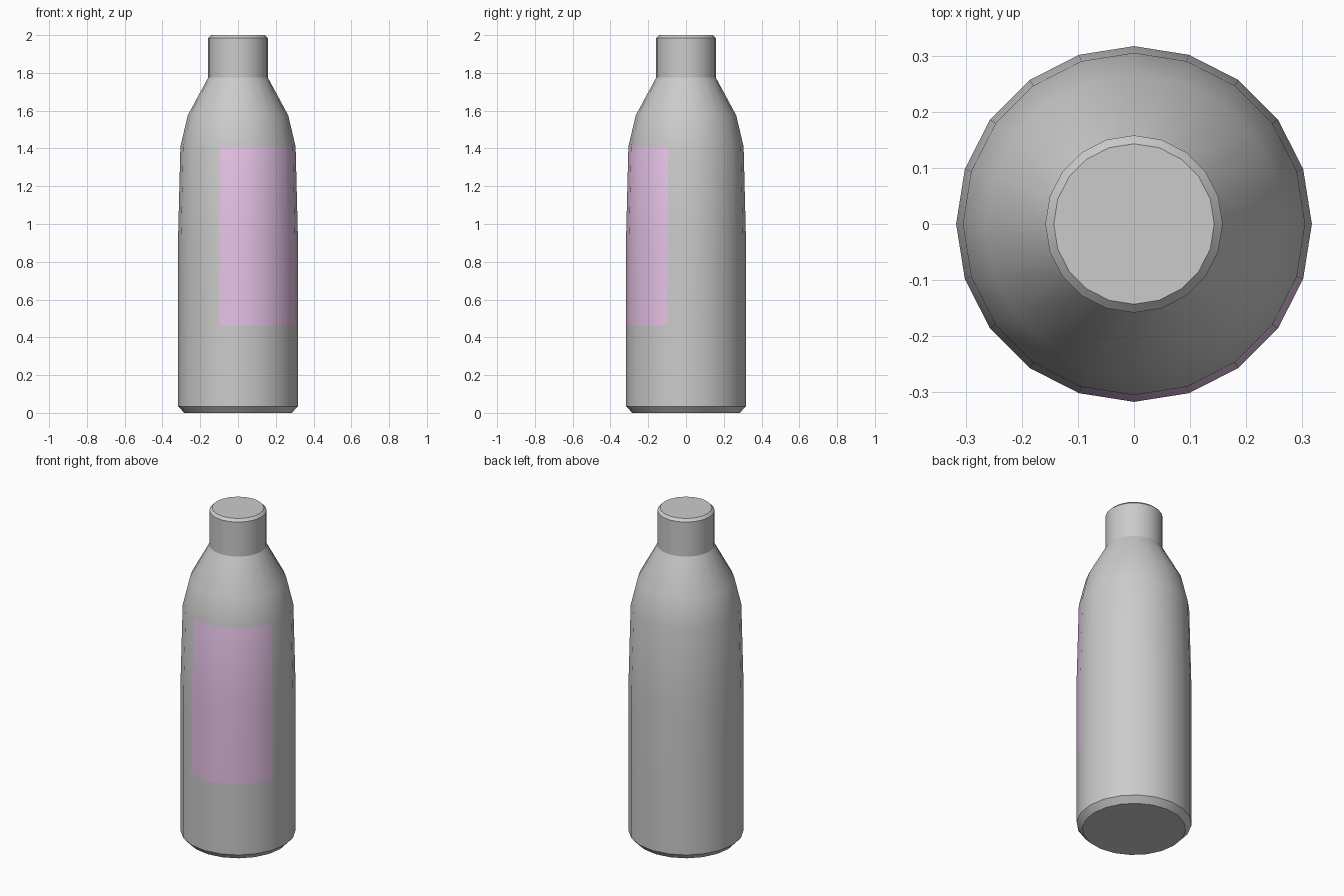
import bpy, bmesh, math

if "Cube" in bpy.data.objects:
    bpy.data.objects.remove(bpy.data.objects["Cube"])

SIDES = 20
# Bottle profile: (radius, height) from base to cap
PROFILE = [(0.285, 0), (0.317, 0.035), (0.317, 0.463), (0.317, 0.937), (0.305, 1.41),
           (0.266, 1.575), (0.158, 1.775), (0.158, 1.985), (0.143, 2.0)]

# Revolve the profile into rings
bm = bmesh.new()
rings = []
for r, z in PROFILE:
    angles = [2 * math.pi * i / SIDES for i in range(SIDES)]
    rings.append([bm.verts.new((r * math.cos(a), r * math.sin(a), z)) for a in angles])

# Side walls; five columns of the middle bands carry the label
for k, (lo, hi) in enumerate(zip(rings, rings[1:])):
    for i in range(SIDES):
        j = (i + 1) % SIDES
        face = bm.faces.new((lo[i], lo[j], hi[j], hi[i]))
        if k in (2, 3) and 14 <= i <= 18:
            face.material_index = 1

# Base and cap top
bm.faces.new(rings[0][::-1])
bm.faces.new(rings[-1])

mesh = bpy.data.meshes.new("bottle")
bm.to_mesh(mesh)
bm.free()
bottle = bpy.data.objects.new("bottle", mesh)
bpy.context.collection.objects.link(bottle)

# Grey body and purple label
for name, color in (("body_grey", (0.8, 0.8, 0.8, 1)), ("label_purple", (0.8, 0.55, 0.8, 1))):
    mat = bpy.data.materials.new(name)
    mat.diffuse_color = color
    mat.use_nodes = True
    mat.node_tree.nodes["Principled BSDF"].inputs["Base Color"].default_value = mat.diffuse_color
    mesh.materials.append(mat)

# Smooth round walls, crisp rims
bpy.context.view_layer.objects.active = bottle
bottle.select_set(True)
bpy.ops.object.shade_smooth_by_angle(angle=math.radians(24))
